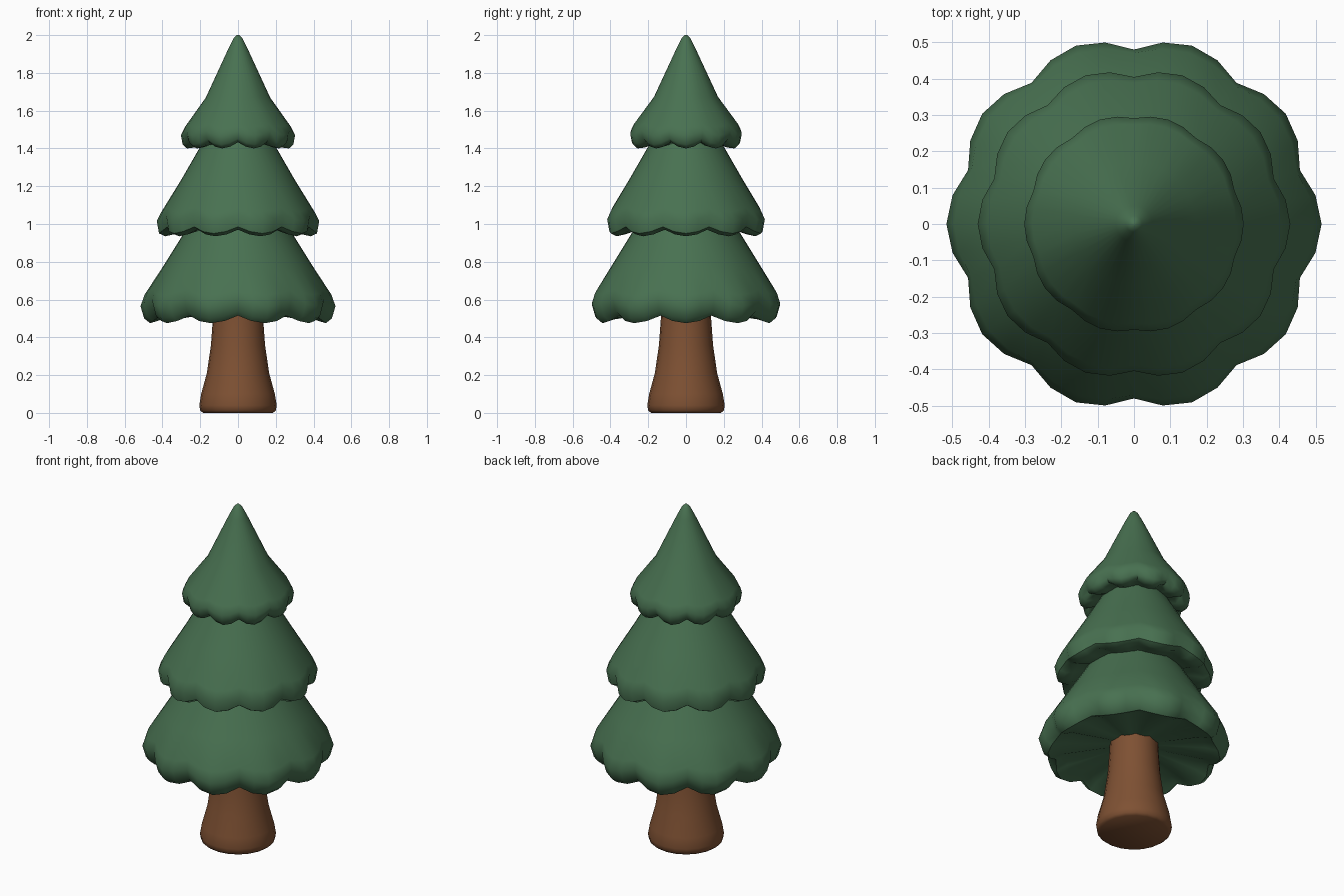
import bpy, bmesh, math

cube = bpy.data.objects.get("Cube")
if cube:
    bpy.data.objects.remove(cube, do_unlink=True)

LOBES = 10


def make_material(name, colour):
    mat = bpy.data.materials.new(name)
    mat.use_nodes = True
    mat.diffuse_color = colour
    bsdf = next(n for n in mat.node_tree.nodes if n.type == 'BSDF_PRINCIPLED')
    bsdf.inputs["Base Color"].default_value = colour
    bsdf.inputs["Roughness"].default_value = 0.8
    return mat


def lathe(name, profile, segments, mat, dent=0.0, lift=0.0):
    """Revolve (radius, z, scallop weight) points; scallops dent in and lift up."""
    bm = bmesh.new()
    rings = []
    for radius, z, weight in profile:
        ring = []
        for i in range(segments):
            a = math.tau * i / segments
            notch = weight * (1 - abs(math.cos(a * LOBES / 2)))
            r = radius * (1 - dent * notch)
            ring.append(bm.verts.new((r * math.cos(a), r * math.sin(a), z + lift * notch)))
        rings.append(ring)
    for upper, lower in zip(rings, rings[1:]):
        for i in range(segments):
            j = (i + 1) % segments
            bm.faces.new((upper[i], lower[i], lower[j], upper[j]))
    bm.faces.new(rings[0])
    bm.faces.new(rings[-1][::-1])
    bmesh.ops.recalc_face_normals(bm, faces=bm.faces)
    mesh = bpy.data.meshes.new(name)
    bm.to_mesh(mesh)
    bm.free()
    mesh.materials.append(mat)
    obj = bpy.data.objects.new(name, mesh)
    bpy.context.collection.objects.link(obj)
    bpy.ops.object.select_all(action='DESELECT')
    obj.select_set(True)
    bpy.context.view_layer.objects.active = obj
    bpy.ops.object.shade_smooth_by_angle(angle=math.radians(50))
    return obj


green = make_material("pine green", (0.065, 0.165, 0.082, 1))
brown = make_material("bark brown", (0.21, 0.082, 0.033, 1))

# Flared trunk
lathe("trunk", [(0.13, 0.62, 0), (0.133, 0.5, 0), (0.143, 0.36, 0), (0.165, 0.21, 0),
                (0.195, 0.1, 0), (0.205, 0.04, 0), (0.2, 0.012, 0), (0.185, 0, 0)],
      20, brown)

# Bottom skirt, from the hidden top down over the rim and back to the trunk
lathe("lower_branches", [(0.24, 1.03, 0), (0.30, 0.93, 0.1), (0.40, 0.77, 0.3),
                         (0.495, 0.625, 0.7), (0.516, 0.565, 1), (0.497, 0.5, 1),
                         (0.465, 0.475, 1), (0.40, 0.495, 1), (0.12, 0.535, 0.2)],
      LOBES * 4, green, dent=0.07, lift=0.04)

# Middle skirt
lathe("middle_branches", [(0.16, 1.48, 0), (0.205, 1.4, 0.1), (0.30, 1.235, 0.3),
                          (0.405, 1.065, 0.7), (0.43, 1.015, 1), (0.418, 0.95, 1),
                          (0.385, 0.935, 1), (0.34, 0.945, 1), (0.25, 0.975, 0.2)],
      LOBES * 4, green, dent=0.06, lift=0.035)

# Pointed crown
lathe("top_branches", [(0.006, 2.0, 0), (0.022, 1.985, 0), (0.05, 1.93, 0),
                       (0.17, 1.67, 0.1), (0.28, 1.515, 0.5), (0.302, 1.47, 0.8),
                       (0.293, 1.42, 1), (0.27, 1.4, 1), (0.23, 1.405, 1), (0.16, 1.43, 0.2)],
      LOBES * 4, green, dent=0.045, lift=0.033)
